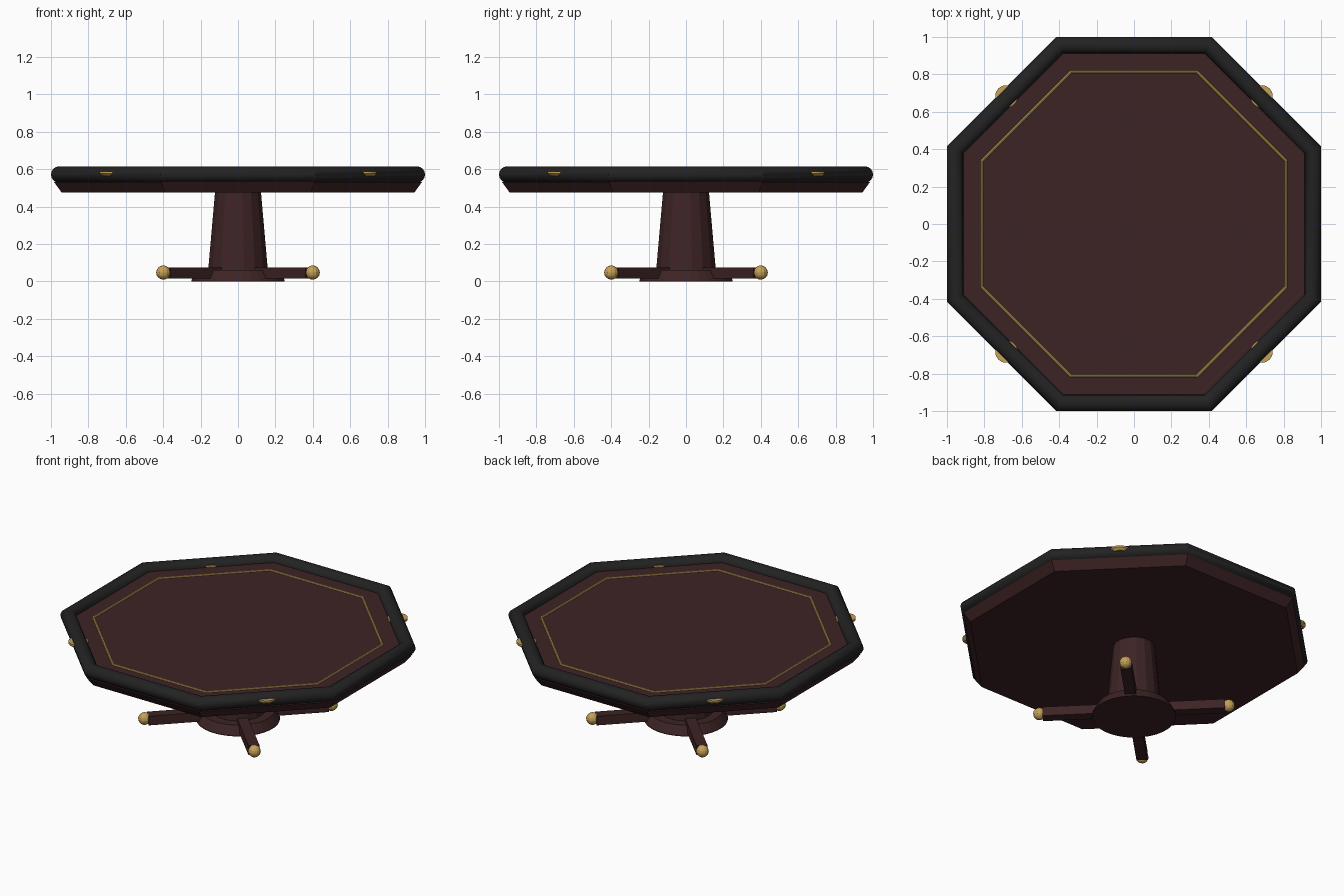
import bpy
import bmesh
from math import cos, sin, pi, radians
from mathutils import Matrix

old = bpy.data.objects.get("Cube")
if old:
    bpy.data.objects.remove(old)


def material(name, color):
    mat = bpy.data.materials.new(name)
    mat.use_nodes = True
    mat.diffuse_color = (*color, 1)
    node = next(n for n in mat.node_tree.nodes if n.type == "BSDF_PRINCIPLED")
    node.inputs["Base Color"].default_value = (*color, 1)
    return mat


wood = material("dark red wood", (0.047, 0.017, 0.018))
leather = material("black leather", (0.016, 0.016, 0.016))
brass = material("brass", (0.56, 0.36, 0.1))


def finish(name, bm, mat, location=(0, 0, 0), smooth=False):
    bmesh.ops.recalc_face_normals(bm, faces=bm.faces)
    mesh = bpy.data.meshes.new(name)
    bm.to_mesh(mesh)
    bm.free()
    mesh.materials.append(mat)
    obj = bpy.data.objects.new(name, mesh)
    obj.location = location
    bpy.context.collection.objects.link(obj)
    if smooth:
        bpy.ops.object.select_all(action="DESELECT")
        obj.select_set(True)
        bpy.context.view_layer.objects.active = obj
        bpy.ops.object.shade_smooth_by_angle(angle=radians(40))
    return obj


def turned(name, profile, sides, mat, location=(0, 0, 0), loop=False,
           flats=False, smooth=False):
    """Sweep (radius, z) points round z; flats=True measures to the flat sides."""
    bm = bmesh.new()
    scale = 1 / cos(pi / sides) if flats else 1
    rings = []
    for i in range(sides):
        a = 2 * pi * (i + 0.5) / sides
        rings.append([bm.verts.new((r * scale * cos(a), r * scale * sin(a), z))
                      for r, z in profile])
    count = len(profile)
    for i in range(sides):
        here, there = rings[i], rings[(i + 1) % sides]
        for j in range(count if loop else count - 1):
            k = (j + 1) % count
            bm.faces.new((here[j], there[j], there[k], here[k]))
    if not loop:
        bm.faces.new([ring[0] for ring in rings])
        bm.faces.new([ring[-1] for ring in rings])
    return finish(name, bm, mat, location, smooth)


def circle(radius, z, thick, steps):
    return [(radius + thick * cos(2 * pi * i / steps),
             z + thick * sin(2 * pi * i / steps)) for i in range(steps)]


# Octagonal top with sloped apron, padded rail and brass inlay
turned("table_top", [(0.943, 0.475), (0.983, 0.53), (0.95, 0.538), (0.95, 0.575)],
       8, wood, flats=True)
turned("padded_rail", circle(0.956, 0.571, 0.044, 16), 8, leather,
       loop=True, flats=True, smooth=True)
turned("inlay_trim", circle(0.813, 0.575, 0.008, 8), 8, brass,
       loop=True, flats=True)

# Pedestal
turned("base_disc", [(0.25, 0), (0.25, 0.008), (0.22, 0.06)], 32, wood)
turned("pedestal_column", [(0.163, 0.055), (0.125, 0.48)], 16, wood)

# Diagonal feet with ball ends, and brass cups set into the rail
for i, corner in enumerate(("back_left", "back_right", "front_right", "front_left")):
    angle = pi / 4 + i * pi / 2
    dx, dy = cos(angle), sin(angle)

    bm = bmesh.new()
    bmesh.ops.create_cube(bm, size=1, matrix=Matrix.Rotation(angle, 4, "Z")
                          @ Matrix.Translation((0.3, 0, 0.045))
                          @ Matrix.Diagonal((0.49, 0.066, 0.06, 1)))
    finish("foot_" + corner, bm, wood)

    bm = bmesh.new()
    bmesh.ops.create_uvsphere(bm, u_segments=12, v_segments=8, radius=0.038)
    finish("foot_ball_" + corner, bm, brass, (0.565 * dx, 0.565 * dy, 0.047))

    turned("rail_cup_" + corner, [(0.045, 0.563), (0.06, 0.576), (0.06, 0.588)],
           20, brass, (0.965 * dx, 0.965 * dy, 0))
